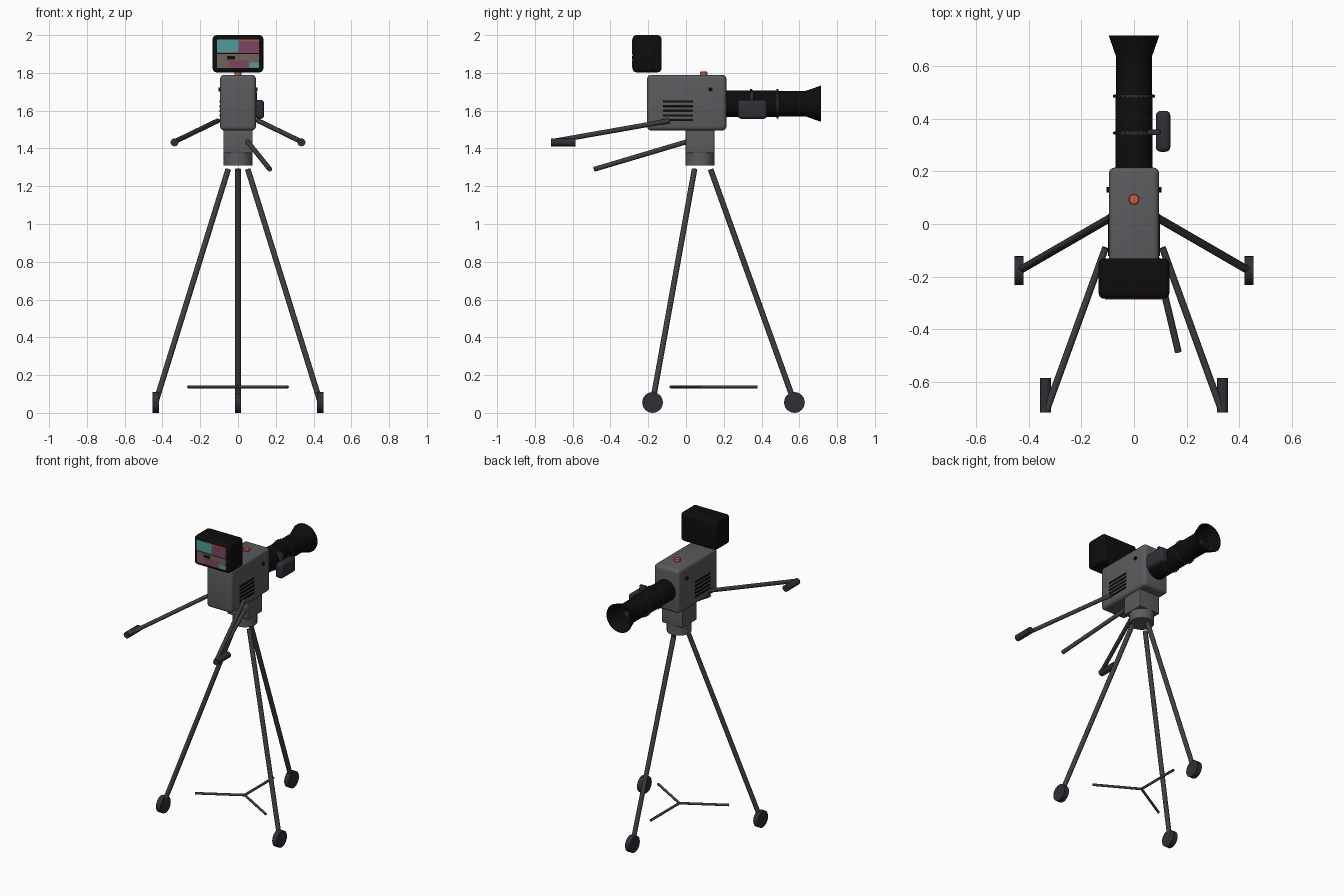
import bpy, bmesh, math
from mathutils import Vector, Matrix

if "Cube" in bpy.data.objects:
    bpy.data.objects.remove(bpy.data.objects["Cube"])


def material(name, r, g, b):
    m = bpy.data.materials.new(name)
    m.diffuse_color = (r, g, b, 1)
    m.use_nodes = True
    m.node_tree.nodes["Principled BSDF"].inputs["Base Color"].default_value = m.diffuse_color
    return m


GREY = material("body grey", 0.105, 0.105, 0.112)
TUBE = material("tube grey", 0.05, 0.05, 0.053)
NAVY = material("dark slate", 0.028, 0.028, 0.038)
BLACK = material("black", 0.004, 0.004, 0.004)
RED = material("button red", 0.65, 0.09, 0.05)
TEAL = material("screen teal", 0.08, 0.33, 0.33)
PLUM = material("screen plum", 0.2, 0.06, 0.12)
OLIVE = material("screen taupe", 0.17, 0.12, 0.1)
ORANGE = material("screen orange", 0.5, 0.09, 0.05)


def finish(bm, name, mat, smooth=True):
    bmesh.ops.recalc_face_normals(bm, faces=bm.faces[:])
    me = bpy.data.meshes.new(name)
    bm.to_mesh(me)
    bm.free()
    me.materials.append(mat)
    ob = bpy.data.objects.new(name, me)
    bpy.context.collection.objects.link(ob)
    if smooth:
        bpy.ops.object.select_all(action='DESELECT')
        ob.select_set(True)
        bpy.context.view_layer.objects.active = ob
        bpy.ops.object.shade_smooth_by_angle(angle=math.radians(40))
    return ob


def box(name, mat, x, y, z, bevel=0.0):
    """Box from (min, max) ranges, with rounded edges if asked."""
    bm = bmesh.new()
    size = [r[1] - r[0] for r in (x, y, z)]
    mid = [(r[0] + r[1]) / 2 for r in (x, y, z)]
    bmesh.ops.create_cube(bm, size=1, matrix=Matrix.Translation(mid) @ Matrix.Diagonal((*size, 1)))
    if bevel:
        bmesh.ops.bevel(bm, geom=bm.edges[:], offset=bevel, segments=4, profile=0.5, affect='EDGES')
    return finish(bm, name, mat, bevel > 0)


def rod(name, mat, a, b, radius, sides=16, bevel=0.0):
    """Capped cylinder between two points."""
    a, b = Vector(a), Vector(b)
    turn = (b - a).to_track_quat('Z', 'Y').to_matrix().to_4x4()
    bm = bmesh.new()
    bmesh.ops.create_cone(bm, cap_ends=True, segments=sides, radius1=radius, radius2=radius,
                          depth=(b - a).length, matrix=Matrix.Translation((a + b) / 2) @ turn)
    if bevel:
        rims = [e for e in bm.edges if any(len(f.verts) > 4 for f in e.link_faces)]
        bmesh.ops.bevel(bm, geom=rims, offset=bevel, segments=2, profile=0.5, affect='EDGES')
    return finish(bm, name, mat)


def lathe(name, mat, profile, z, sides=32):
    """Spin (radius, y) points around the lens axis."""
    bm = bmesh.new()
    vs = [bm.verts.new((r, y, z)) for r, y in profile]
    es = [bm.edges.new(p) for p in zip(vs, vs[1:])]
    bmesh.ops.spin(bm, geom=vs + es, cent=(0, 0, z), axis=(0, 1, 0), angle=math.tau, steps=sides)
    bmesh.ops.remove_doubles(bm, verts=bm.verts[:], dist=1e-5)
    return finish(bm, name, mat)


# Camera body with neck and swivel
box("camera_body", GREY, (-.095, .095), (-.206, .214), (1.495, 1.79), .022)
box("neck_block", GREY, (-.078, .078), (-.002, .15), (1.375, 1.5), .004)
rod("swivel", GREY, (0, .074, 1.31), (0, .074, 1.38), .076, 32)
rod("record_button", RED, (0, .093, 1.785), (0, .093, 1.807), .02, 10, .005)

# Side vents and knobs
for s, side in ((-1, "left"), (1, "right")):
    for i in range(5):
        zc = 1.55 + .0245 * i
        box(f"vent_{side}_{i}", BLACK, sorted((s * .09, s * .0985)), (-.122, .037), (zc - .006, zc + .006))
    rod(f"side_knob_{side}", BLACK, (s * .09, .13, 1.712), (s * .104, .13, 1.712), .011, 12)

# Lens barrel with flared hood and glass
LZ = 1.637
lathe("lens", BLACK, [(0, .2), (.071, .2), (.071, .485), (.068, .49), (.068, .635), (.096, .715),
                      (.092, .715), (.06, .64), (.03, .63), (0, .63)], LZ)
rod("lens_glass", NAVY, (0, .628, LZ), (0, .634, LZ), .018, 20)

# Toothed focus rings
for n, yc in enumerate((.345, .485)):
    lathe(f"focus_ring_{n}", NAVY, [(.066, yc - .006), (.075, yc - .006), (.075, yc + .006), (.066, yc + .006)], LZ)
    for k in range(24):
        a = math.tau * k / 24
        d = Vector((math.cos(a), 0, math.sin(a)))
        c = Vector((0, yc, LZ))
        rod(f"ring_tooth_{n}_{k}", NAVY, c + d * .07, c + d * .079, .005, 6)

# Lens motor on its bracket
box("lens_motor", NAVY, (.083, .138), (.274, .429), (1.557, 1.657), .018)
box("motor_bracket", NAVY, (.05, .1), (.338, .358), (1.62, 1.70), .004)

# Viewfinder monitor and its picture
box("monitor", BLACK, (-.134, .134), (-.283, -.13), (1.803, 2.0), .02)


def plate(name, mat, x, z, layer=0):
    box(name, mat, x, (-.2845 - .001 * layer, -.28), z)


plate("screen_base", OLIVE, (-.11, .11), (1.826, 1.978))
plate("screen_top_left", TEAL, (-.11, .002), (1.91, 1.978), 1)
plate("screen_top_right", PLUM, (.006, .11), (1.905, 1.966), 1)
plate("screen_orange_bar", ORANGE, (.006, .11), (1.968, 1.978), 1)
plate("screen_lower_middle", PLUM, (-.05, .05), (1.828, 1.865), 1)
plate("screen_lower_right", TEAL, (.06, .11), (1.828, 1.856), 1)
plate("screen_dark_box", BLACK, (-.058, -.016), (1.872, 1.89), 1)
plate("screen_divider", BLACK, (-.11, .11), (1.9, 1.904), 1)

# Steering arms with grips, rear legs and wheels, mirrored
for s, side in ((-1, "left"), (1, "right")):
    rod(f"steering_arm_{side}", TUBE, (s * .108, -.09, 1.546), (s * .333, -.71, 1.437), .013)
    rod(f"grip_{side}", NAVY, (s * .336, -.584, 1.432), (s * .336, -.715, 1.432), .021)
    rod(f"rear_leg_{side}", TUBE, (s * .052, .045, 1.29), (s * .436, -.177, .055), .015)
    rod(f"rear_wheel_{side}", NAVY, (s * .419, -.177, .055), (s * .453, -.177, .055), .055, 24)
rod("front_leg", TUBE, (0, .13, 1.29), (0, .574, .055), .015)
rod("front_wheel", NAVY, (-.017, .574, .055), (.017, .574, .055), .055, 24)

# Pan handle
rod("pan_handle", TUBE, (.05, .01, 1.437), (.168, -.485, 1.29), .013)

# Three-armed spreader between the legs
for k in range(3):
    a = math.radians(90 + 120 * k)
    rod(f"spreader_arm_{k}", TUBE, (0, .072, .138),
        (.306 * math.cos(a), .072 + .306 * math.sin(a), .138), .008, 10)
